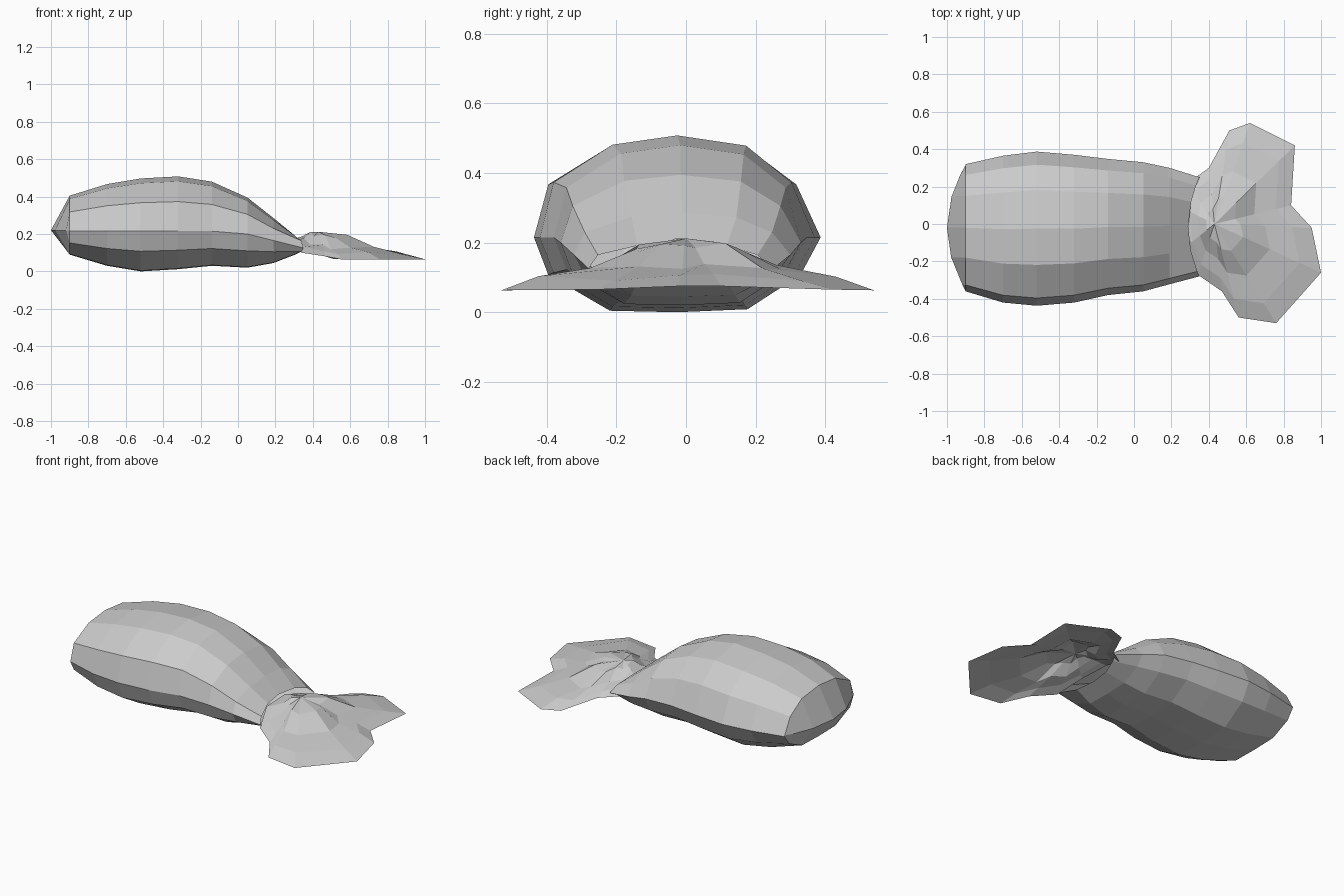
import bpy
from math import sin

if "Cube" in bpy.data.objects:
    bpy.data.objects.remove(bpy.data.objects["Cube"])


def make(name, verts, faces):
    mesh = bpy.data.meshes.new(name)
    mesh.from_pydata(verts, [], faces)
    mesh.update()
    obj = bpy.data.objects.new(name, mesh)
    bpy.context.collection.objects.link(obj)
    return obj


def bridge(a, b, n):
    return [(a + i, a + (i + 1) % n, b + (i + 1) % n, b + i) for i in range(n)]


# Sack cross-section, as fractions of half width and of height above/below the side
section = [(1, 0), (.83, .54), (.5, .9), (0, 1), (-.47, .91), (-.9, .54),
           (-1, 0), (-.9, -.5), (-.47, -.98), (0, -1), (.49, -.96), (.86, -.5)]
n = len(section)

# Stations: x, sideways bow of x, y min, y max, z bottom, z side, z top
stations = [(-1.00, .10, -.355, .315, .22, .22, .22),
            (-.90, 0, -.36, .32, .09, .215, .405),
            (-.70, 0, -.42, .365, .03, .215, .467),
            (-.52, 0, -.437, .387, 0, .215, .497),
            (-.32, 0, -.42, .37, .012, .215, .508),
            (-.14, 0, -.38, .348, .03, .215, .48),
            (.05, 0, -.36, .33, .02, .20, .395),
            (.19, 0, -.322, .30, .045, .165, .285),
            (.29, .06, -.28, .25, .088, .125, .198)]
verts, faces = [], []
for x, bow, y0, y1, zb, zs, zt in stations:
    for u, w in section:
        y = (y0 + y1) / 2 + u * (y1 - y0) / 2
        z = zs + w * ((zt - zs) if w > 0 else (zs - zb))
        verts.append((x + bow * u * u, y, z))
for s in range(len(stations) - 1):
    faces += bridge((s + 1) * n, s * n, n)
make("sack", verts, faces)

# Spilled heap: irregular outline rising in rings to a low mound at the mouth
outline = [(.29, .22, .11), (.40, .30, .10), (.51, .50, .067), (.62, .54, .063),
           (.86, .42, .065), (.84, .10, .075), (.95, -.02, .075), (1.0, -.26, .065),
           (.76, -.53, .063), (.56, -.50, .063), (.47, -.36, .08), (.34, -.27, .10),
           (.28, -.12, .16), (.27, .08, .16)]
m = len(outline)
cx, cy, peak = .43, 0, .212
verts, faces = [], []
for k, (scale, rise) in enumerate([(1, 0), (.8, .22), (.52, .42), (.27, .85)]):
    for i, (x, y, z) in enumerate(outline):
        bump = .008 * sin(i * 2.3 + k * 1.7) if k else 0
        verts.append((cx + (x - cx) * scale, cy + (y - cy) * scale,
                      z + (peak - z) * rise + bump))
    if k:
        faces += bridge(k * m, (k - 1) * m, m)
verts.append((cx, cy, peak))
faces += [(3 * m + (i + 1) % m, 3 * m + i, 4 * m) for i in range(m)]
spill = make("spilled_heap", verts, faces)
for o in (bpy.data.objects["sack"], spill):
    bpy.context.view_layer.objects.active = o
    o.select_set(True)
bpy.ops.object.mode_set(mode='EDIT')
bpy.ops.mesh.select_all(action='SELECT')
bpy.ops.mesh.remove_doubles(threshold=0.0005)
bpy.ops.mesh.normals_make_consistent(inside=False)
bpy.ops.object.mode_set(mode='OBJECT')
# The open heap sheet must face upwards
if sum(p.normal.z for p in spill.data.polygons) < 0:
    spill.data.flip_normals()
